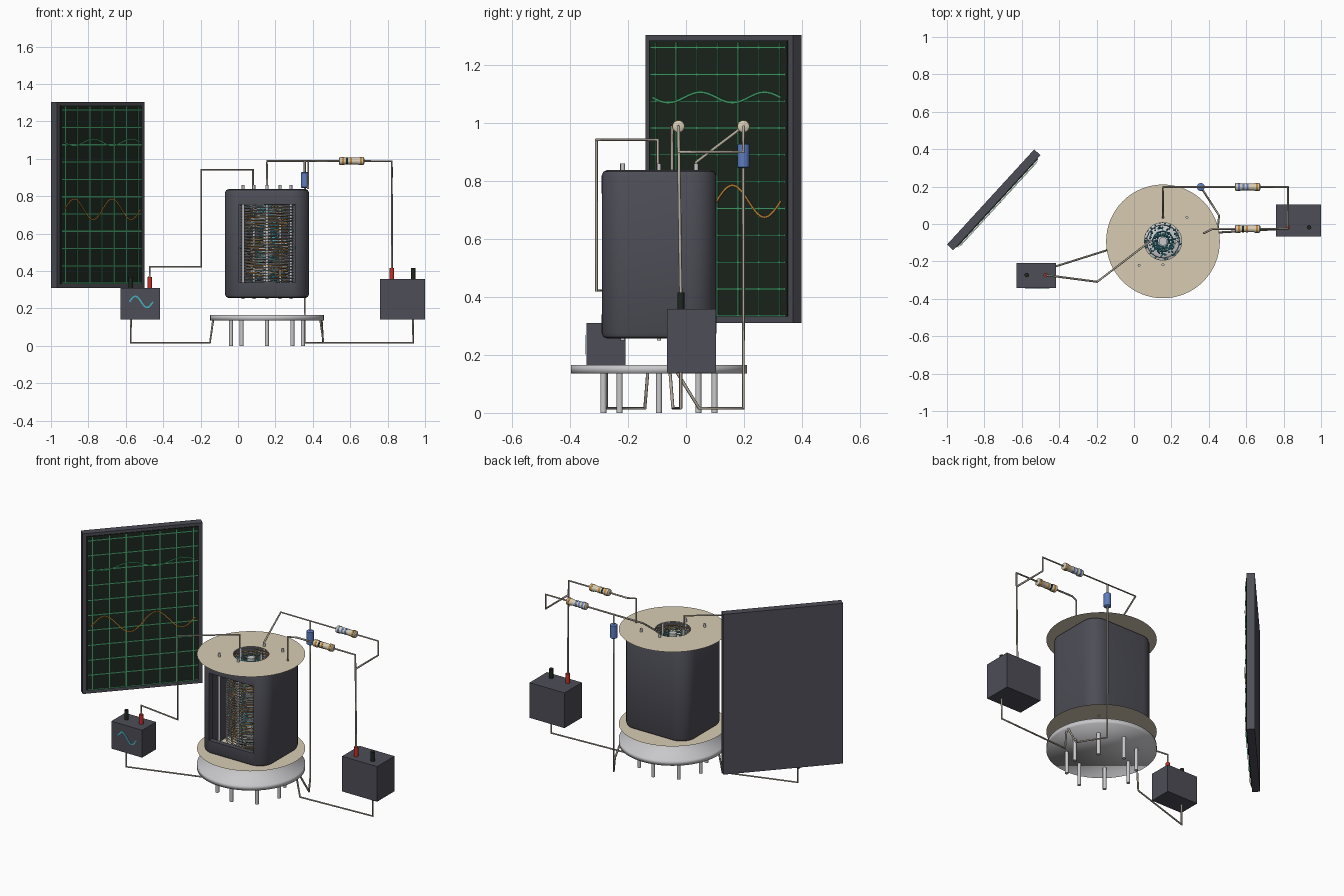
import bpy, bmesh, math, random
from mathutils import Matrix, Vector

if "Cube" in bpy.data.objects:
    bpy.data.objects.remove(bpy.data.objects["Cube"])

def mat(name, rgb):
    m = bpy.data.materials.new(name)
    m.diffuse_color = (*rgb, 1)
    m.use_nodes = True
    m.node_tree.nodes["Principled BSDF"].inputs["Base Color"].default_value = m.diffuse_color
    return m

CHARCOAL = mat("charcoal", (0.075, 0.075, 0.095))
BLACK = mat("screen_black", (0.012, 0.020, 0.013))
GREEN = mat("grid_green", (0.06, 0.36, 0.15))
CYAN = mat("cyan", (0.06, 0.46, 0.56))
ORANGE = mat("orange", (0.52, 0.24, 0.04))
BEIGE = mat("beige", (0.68, 0.60, 0.45))
SILVER = mat("silver", (0.58, 0.58, 0.60))
WIRE = mat("wire_grey", (0.46, 0.41, 0.34))
RED = mat("red", (0.56, 0.03, 0.02))
BLUE = mat("blue", (0.11, 0.20, 0.52))

CX, CY = 0.155, -0.093          # valve axis
TAU = 2 * math.pi
random.seed(4)

def smooth_by_angle(ob, degrees):
    bpy.ops.object.select_all(action='DESELECT')
    ob.select_set(True)
    bpy.context.view_layer.objects.active = ob
    bpy.ops.object.shade_smooth_by_angle(angle=math.radians(degrees))

def finish(name, bm, m, smooth=0):
    bmesh.ops.recalc_face_normals(bm, faces=bm.faces)
    me = bpy.data.meshes.new(name)
    bm.to_mesh(me)
    bm.free()
    ob = bpy.data.objects.new(name, me)
    bpy.context.collection.objects.link(ob)
    me.materials.append(m)
    if smooth:
        smooth_by_angle(ob, smooth)
    return ob

def box(name, lo, hi, m, matrix=Matrix()):
    lo, hi = Vector(lo), Vector(hi)
    bm = bmesh.new()
    bmesh.ops.create_cube(bm, size=1, matrix=matrix @ Matrix.Translation((lo + hi) / 2)
                          @ Matrix.Diagonal((*(hi - lo), 1)))
    return finish(name, bm, m)

def lathe(name, profile, m, loc, axis='Z', seg=24, smooth=40):
    """Solid of revolution from (radius, height) points, along Z or X."""
    bm = bmesh.new()
    rings = []
    for r, h in profile:
        rings.append([bm.verts.new((r * math.cos(TAU * i / seg), r * math.sin(TAU * i / seg), h))
                      for i in range(seg)])
    for a, b in zip(rings, rings[1:]):
        for i in range(seg):
            j = (i + 1) % seg
            bm.faces.new((a[i], a[j], b[j], b[i]))
    bm.faces.new(rings[0])
    bm.faces.new(rings[-1])
    rot = Matrix.Rotation(math.pi / 2, 4, 'Y') if axis == 'X' else Matrix()
    bm.transform(Matrix.Translation(loc) @ rot)
    return finish(name, bm, m, smooth)

def rod(name, x, y, z0, z1, r, m, seg=16):
    return lathe(name, [(r, z0), (r, z1)], m, (x, y, 0), seg=seg)

def wire(name, pts, m=WIRE, r=0.0055, res=2):
    """Round wire along a list of points."""
    cu = bpy.data.curves.new(name, 'CURVE')
    cu.dimensions = '3D'
    cu.bevel_depth, cu.bevel_resolution, cu.use_fill_caps = r, res, True
    sp = cu.splines.new('POLY')
    sp.points.add(len(pts) - 1)
    for p, co in zip(sp.points, pts):
        p.co = (*co, 1)
    ob = bpy.data.objects.new(name, cu)
    bpy.context.collection.objects.link(ob)
    cu.materials.append(m)
    bpy.ops.object.select_all(action='DESELECT')
    ob.select_set(True)
    bpy.context.view_layer.objects.active = ob
    bpy.ops.object.convert(target='MESH')
    smooth_by_angle(ob, 60)
    return ob

def ribbons(name, paths, width, m, matrix):
    """Thin flat strips facing local -y, along (x, z) paths."""
    bm = bmesh.new()
    for pts in paths:
        pts = [Vector(p) for p in pts]
        pairs = []
        for i, p in enumerate(pts):
            t = (pts[min(i + 1, len(pts) - 1)] - pts[max(i - 1, 0)]).normalized()
            n = Vector((-t.y, t.x)) * width / 2
            pairs.append([[bm.verts.new(matrix @ Vector((q.x, y, q.y))) for q in (p - n, p + n)]
                          for y in (0, 0.002)])
        for (f0, b0), (f1, b1) in zip(pairs, pairs[1:]):
            for quad in ((f0[0], f1[0], f1[1], f0[1]), (b0[0], b0[1], b1[1], b1[0]),
                         (f0[0], b0[0], b1[0], f1[0]), (f0[1], f1[1], b1[1], b0[1])):
                bm.faces.new(quad)
    return finish(name, bm, m)

# --- Valve anode: rounded box shell with a window cut in the front
def rounded_rect(hx, hy, r, n=8):
    out = []
    for k, (sx, sy) in enumerate(((1, 1), (-1, 1), (-1, -1), (1, -1))):
        for i in range(n + 1):
            a = (k + i / n) * math.pi / 2
            out.append((CX + sx * (hx - r) + r * math.cos(a), CY + sy * (hy - r) + r * math.sin(a)))
    return out

bm = bmesh.new()
rings = []
for d, z in ((0.02, 0.256), (0.006, 0.262), (0, 0.276), (0, 0.818), (0.006, 0.832), (0.02, 0.838),
             (0.03, 0.838), (0.03, 0.256)):
    rings.append([bm.verts.new((x, y, z)) for x, y in rounded_rect(0.225 - d, 0.198 - d, 0.09 - d)])
for a, b in zip(rings, rings[1:] + rings[:1]):
    for i in range(len(a)):
        j = (i + 1) % len(a)
        bm.faces.new((a[i], a[j], b[j], b[i]))
anode = finish("anode", bm, CHARCOAL, 40)
cutter = box("window_cutter", (0.005, -0.40, 0.34), (0.308, -0.15, 0.756), CHARCOAL)
cutter.hide_render = True
cut = anode.modifiers.new("window", 'BOOLEAN')
cut.operation, cut.solver, cut.object = 'DIFFERENCE', 'EXACT', cutter
bpy.context.view_layer.objects.active = anode
bpy.ops.object.modifier_apply(modifier="window")
bpy.data.objects.remove(cutter)

# --- Insulating discs above and below the anode
for name, z in (("top_disc", 0.840), ("bottom_disc", 0.255)):
    bm = bmesh.new()
    loops = [[bm.verts.new((CX + r * math.cos(TAU * i / 64), CY + r * math.sin(TAU * i / 64), z))
              for i in range(64)] for r in (0.1, 0.304)]
    for i in range(64):
        j = (i + 1) % 64
        bm.faces.new((loops[0][i], loops[1][i], loops[1][j], loops[0][j]))
    finish(name, bm, BEIGE)

# --- Base with eight pins
lathe("base", [(0.304, 0.135), (0.304, 0.165)], SILVER, (CX, CY, 0), seg=64, smooth=180)
for i in range(8):
    a = TAU * i / 8
    rod("base_pin", CX + 0.192 * math.cos(a), CY + 0.192 * math.sin(a), 0, 0.137, 0.0105, SILVER)

# --- Cathode, support rods, wound grids and electrons
rod("cathode", CX, CY, 0.27, 0.82, 0.022, SILVER, 24)
for dx, dy in ((0.128, 0.128), (-0.128, -0.128), (0, 0.128), (0, -0.125), (0.07, 0), (-0.07, 0)):
    rod("support_rod", CX + dx, CY + dy, 0.25, 0.860, 0.0075, SILVER, 12)

def helix(name, radius, turns, m, r, phase=0):
    n = turns * 20
    wire(name, [(CX + radius * math.cos(TAU * i / 20 + phase), CY + radius * math.sin(TAU * i / 20 + phase),
                 0.30 + 0.52 * i / n) for i in range(n + 1)], m, r, 0)

helix("control_grid", 0.055, 32, CYAN, 0.003)
helix("screen_grid", 0.088, 32, SILVER, 0.003, 1)
helix("middle_grid", 0.112, 30, ORANGE, 0.003, 2)
helix("outer_grid", 0.140, 34, SILVER, 0.003)
bm = bmesh.new()
for i in range(420):
    a, r = random.uniform(0, TAU), random.uniform(0.028, 0.15)
    if i % 4 == 0:
        r = random.uniform(0.028, 0.055)
    at = (CX + r * math.cos(a), CY + r * math.sin(a), random.uniform(0.3, 0.82))
    bmesh.ops.create_icosphere(bm, subdivisions=1, radius=0.0055, matrix=Matrix.Translation(at))
finish("electrons", bm, CYAN)

# --- Supply boxes with two terminals each
def supply(lo, hi, black_x, red_x, y):
    box("supply_box", lo, hi, CHARCOAL)
    for x, m in ((black_x, BLACK), (red_x, RED)):
        rod("terminal", x, y, hi[2], hi[2] + 0.058, 0.012, m)

supply((0.76, -0.066, 0.14), (1.0, 0.104, 0.358), 0.936, 0.823, -0.018)
supply((-0.628, -0.343, 0.14), (-0.417, -0.208, 0.31), -0.573, -0.472, -0.273)
ribbons("signal_mark", [[(-0.58 + 0.125 * i / 24, 0.235 + 0.03 * math.sin(TAU * i / 24))
                         for i in range(25)]], 0.008, CYAN, Matrix.Translation((0, -0.348, 0)))

# --- Connecting wires
RY, BY, ZT, ZB = -0.026, 0.198, 0.988, 0.016   # resistor rows, top and bottom levels
wire("input_wire", [(-0.472, -0.273, 0.36), (-0.472, -0.273, 0.422), (-0.197, -0.309, 0.422),
                    (-0.197, -0.309, 0.942), (0.08, -0.097, 0.942), (0.08, -0.097, 0.82)])
wire("left_return_wire", [(-0.573, -0.275, 0.15), (-0.573, -0.275, ZB), (-0.15, -0.142, ZB),
                          (-0.133, -0.132, 0.138)])
wire("right_return_wire", [(0.936, -0.018, 0.15), (0.936, -0.018, ZB), (0.457, -0.045, ZB),
                           (0.44, -0.055, 0.138)])
wire("anode_wire", [(0.823, -0.018, 0.4), (0.823, RY, ZT), (0.42, RY, ZT), (0.375, -0.048, ZT),
                    (0.375, -0.048, 0.838)])
wire("screen_wire", [(0.823, RY, 0.9), (0.823, BY, 0.9), (0.823, BY, ZT), (0.155, BY, ZT),
                     (0.155, 0.035, 0.865), (0.155, 0.035, 0.83)])
wire("capacitor_wire", [(0.357, BY, ZT), (0.357, BY, ZB), (0.455, 0.045, ZB), (0.447, -0.03, 0.138)])

# --- Resistors with colour bands
def resistor(y, bands):
    lathe("resistor", [(0.014, -0.068), (0.021, -0.063), (0.021, -0.04), (0.018, -0.034),
                       (0.018, 0.034), (0.021, 0.04), (0.021, 0.063), (0.014, 0.068)],
          BEIGE, (0.607, y, ZT), 'X')
    for x, r, m in bands:
        lathe("resistor_band", [(r, -0.0055), (r, 0.0055)], m, (0.607 + x, y, ZT), 'X')

resistor(RY, ((-0.046, 0.0218, ORANGE), (-0.024, 0.0188, BLACK), (-0.004, 0.0188, ORANGE),
              (0.05, 0.0218, ORANGE)))
resistor(BY, ((-0.046, 0.0218, BLUE), (-0.022, 0.0188, BLUE), (0.0, 0.0188, BLUE), (0.05, 0.0218, ORANGE)))

# --- Capacitor
lathe("capacitor", [(0.016, 0.844), (0.021, 0.848), (0.021, 0.925), (0.016, 0.929)], BLUE, (0.357, BY, 0))

# --- Display panel, turned towards the front right
PANEL = Matrix.Translation((-0.7335, 0.114, 0)) @ Matrix.Rotation(math.radians(47.5), 4, 'Z')
box("display_frame", (-0.345, 0, 0.310), (0.345, 0.045, 1.303), CHARCOAL, PANEL)
box("display_screen", (-0.322, -0.005, 0.332), (0.322, 0.002, 1.285), BLACK, PANEL)
lines = [[(-0.29 + 0.58 * i / 6, 0.335), (-0.29 + 0.58 * i / 6, 1.28)] for i in range(7)]
lines += [[(-0.315, 0.335 + 0.0925 * i), (0.315, 0.335 + 0.0925 * i)] for i in range(11)]
ribbons("display_grid", lines, 0.006, GREEN, PANEL @ Matrix.Translation((0, -0.010, 0)))
for name, z, amp, m in (("upper_trace", 1.088, -0.018, GREEN), ("lower_trace", 0.73, 0.055, ORANGE)):
    ribbons(name, [[(-0.3 + 0.6 * i / 64, z + amp * math.sin(2 * TAU * i / 64)) for i in range(65)]],
            0.008, m, PANEL @ Matrix.Translation((0, -0.014, 0)))
